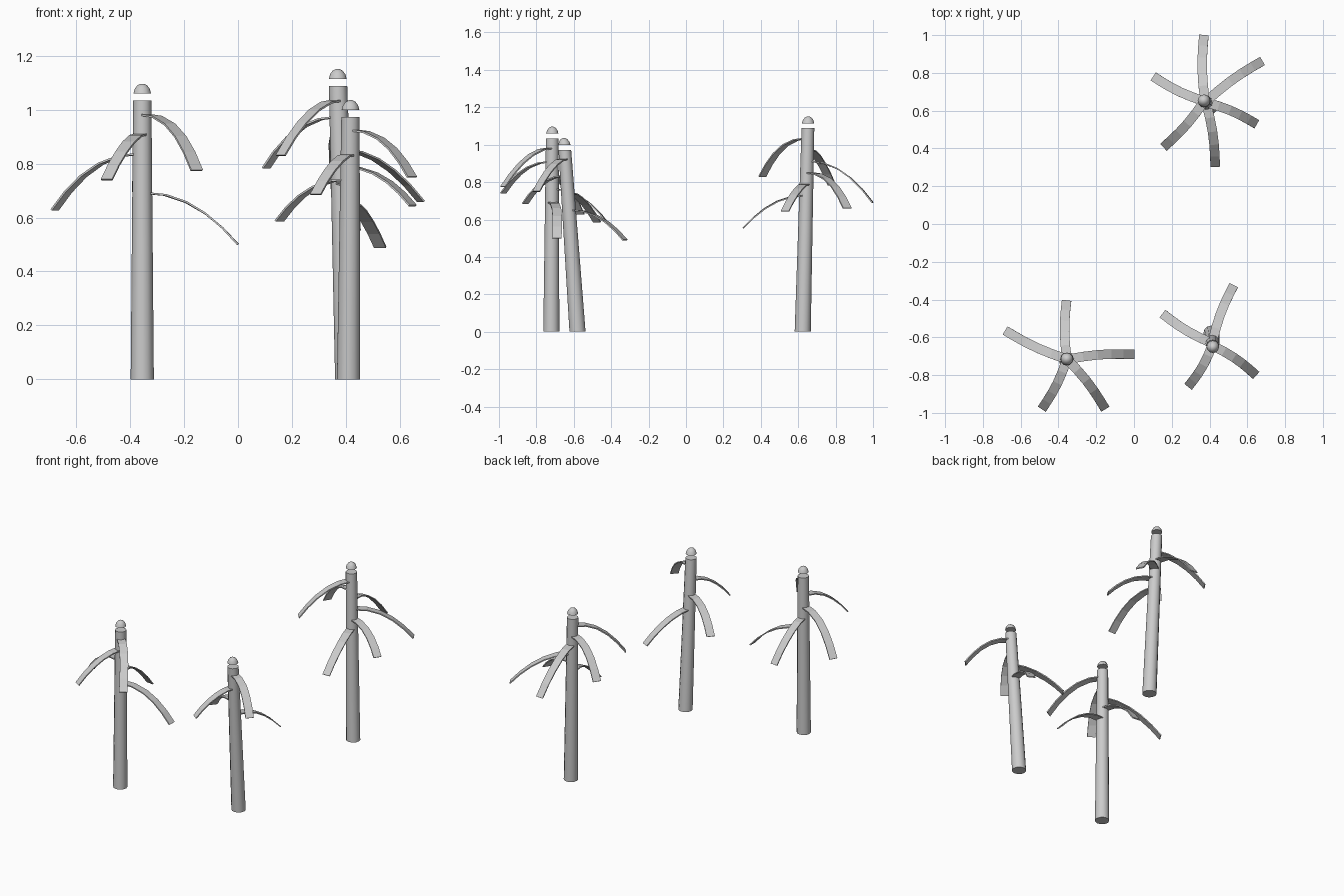
import bpy, math
from mathutils import Vector

if "Cube" in bpy.data.objects:
    bpy.data.objects.remove(bpy.data.objects["Cube"])

SIDES = 12


def make_object(name, verts, faces, smooth=False):
    mesh = bpy.data.meshes.new(name)
    mesh.from_pydata(verts, [], faces)
    mesh.update()
    ob = bpy.data.objects.new(name, mesh)
    bpy.context.collection.objects.link(ob)
    if smooth:
        bpy.ops.object.select_all(action='DESELECT')
        ob.select_set(True)
        bpy.context.view_layer.objects.active = ob
        bpy.ops.object.shade_smooth_by_angle(angle=math.radians(40))
    return ob


def lofted(name, rings):
    """Closed round solid through (centre, radius) rings."""
    verts, faces = [], []
    for c, r in rings:
        for i in range(SIDES):
            a = math.tau * i / SIDES
            verts.append((c[0] + r * math.cos(a), c[1] + r * math.sin(a), c[2]))
    for k in range(len(rings) - 1):
        for i in range(SIDES):
            j = (i + 1) % SIDES
            faces.append((k*SIDES + i, k*SIDES + j, (k+1)*SIDES + j, (k+1)*SIDES + i))
    faces.append(tuple(reversed(range(SIDES))))
    faces.append(tuple(range((len(rings) - 1) * SIDES, len(rings) * SIDES)))
    return make_object(name, verts, faces, True)


def frond(name, start, tip, width=0.05, thick=0.007, bow=0.012):
    """Drooping flat strip in five segments, bowed slightly sideways."""
    start, tip = Vector(start), Vector(tip)
    flat = Vector((tip.x - start.x, tip.y - start.y, 0))
    length, drop = flat.length, start.z - tip.z
    out = flat.normalized()
    left = Vector((-out.y, out.x, 0))
    steps = [0, 0.24, 0.46, 0.66, 0.84, 1]
    verts, faces = [], []
    for s in steps:
        p = start + out * length * s + left * bow * math.sin(math.pi * s)
        p.z = start.z - drop * s ** 2.2
        slope = 2.2 * drop / length * s ** 1.2
        n = (out * slope + Vector((0, 0, 1))).normalized() * thick / 2
        turn = bow * math.pi * math.cos(math.pi * s) / length
        side = (left - out * turn).normalized() * width / 2
        verts += [p - side - n, p + side - n, p + side + n, p - side + n]
    for k in range(len(steps) - 1):
        for i in range(4):
            j = (i + 1) % 4
            faces.append((4*k + i, 4*k + 4 + i, 4*k + 4 + j, 4*k + j))
    last = 4 * (len(steps) - 1)
    faces += [(0, 1, 2, 3), (last + 3, last + 2, last + 1, last)]
    make_object(name, verts, faces)


# Per tree: base centre, trunk top centre, frond tips from lowest to highest
TREES = {
    "left": ((-.355, -.72, 0), (-.355, -.715, 1.033),
             [(0, -.69, .50), (-.357, -.407, .565), (-.68, -.565, .628),
              (-.487, -.978, .74), (-.153, -.978, .775)]),
    "front": ((.41, -.58, 0), (.417, -.648, .972),
              [(.527, -.326, .49), (.153, -.476, .587),
               (.288, -.86, .685), (.645, -.80, .75)]),
    "back": ((.403, .624, 0), (.371, .652, 1.088),
             [(.43, .305, .553), (.648, .529, .644), (.678, .862, .66),
              (.37, .998, .69), (.104, .78, .783), (.158, .408, .83)]),
}

for label, (base, top, tips) in TREES.items():
    base, top = Vector(base), Vector(top)
    # Tapered, slightly leaning trunk
    lofted(label + "_trunk", [(base, .043), (base.lerp(top, .5), .0385), (top, .034)])

    # Small dome floating above the trunk
    axis = (top - base) / (top.z - base.z)
    dome = [(.026, .033), (.044, .028), (.057, .018), (.063, .006)]
    lofted(label + "_crown_bud", [(top + axis * h, r) for h, r in dome])

    # Fronds spiralling up the trunk
    for i, tip in enumerate(tips):
        f = .67 + .281 * i / (len(tips) - 1)
        frond(f"{label}_frond_{i + 1}", base.lerp(top, f), tip)
